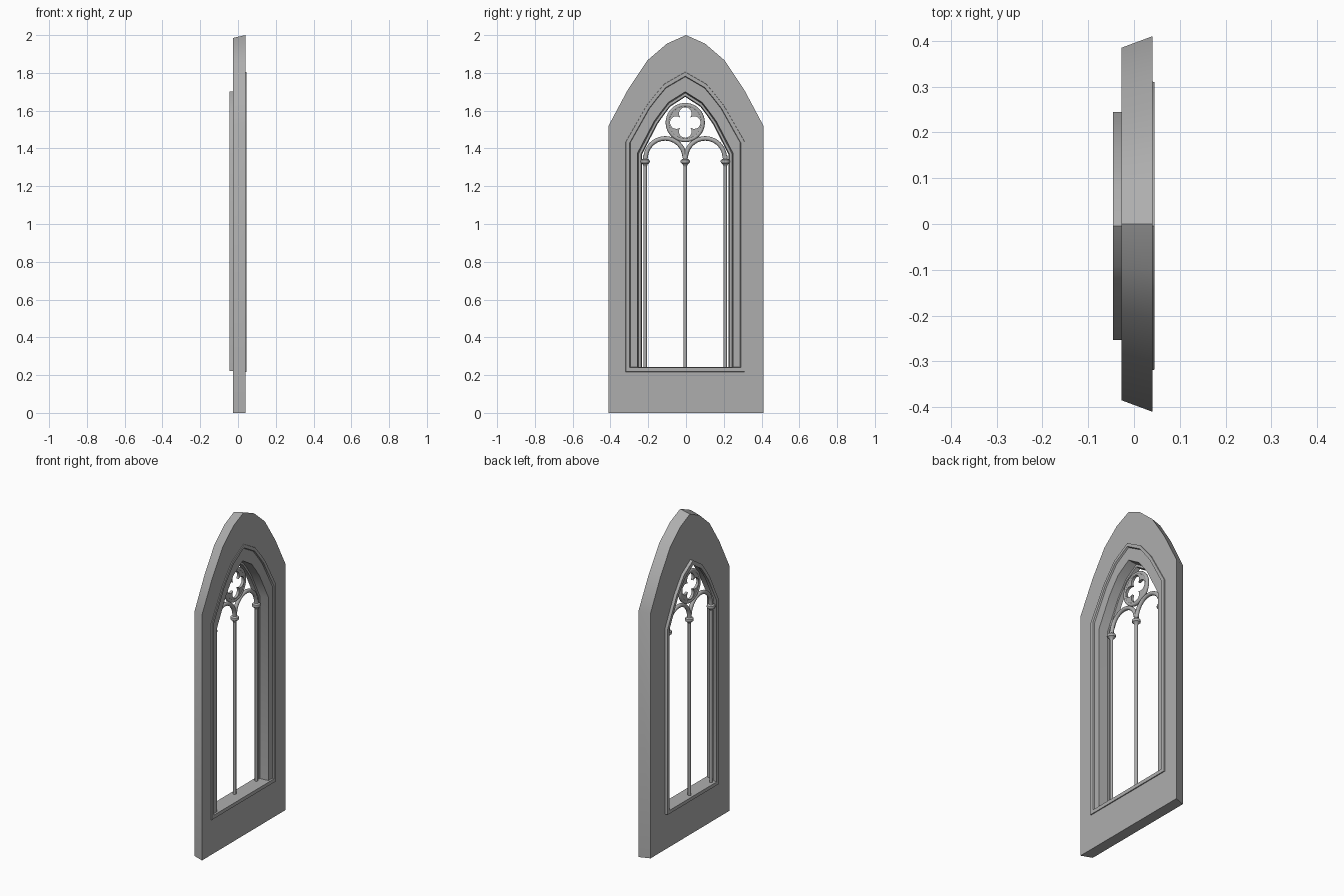
import bpy, bmesh, math
from math import sin, cos, pi

if "Cube" in bpy.data.objects:
    bpy.data.objects.remove(bpy.data.objects["Cube"])

CY = -0.004   # slight sideways offset of the opening
TX = -0.02    # depth of the tracery plane
WALL = [(0.75, 0.40), (0.5, 0.72), (0.245, 0.907)]
INNER = [(0.65, 0.52), (0.5, 0.68), (0.35, 0.83)]

# Dark grey stone
STONE = bpy.data.materials.new("stone")
STONE.diffuse_color = (0.42, 0.42, 0.42, 1)
STONE.use_nodes = True
STONE.node_tree.nodes["Principled BSDF"].inputs["Base Color"].default_value = STONE.diffuse_color


def loft(name, rings, close_rings=False, close_pts=True, caps=False, angle=35):
    """Skin a list of equal-length point rings."""
    bm = bmesh.new()
    vs = [[bm.verts.new(p) for p in r] for r in rings]
    n, m = len(vs), len(vs[0])
    for i in range(n if close_rings else n - 1):
        for j in range(m if close_pts else m - 1):
            a, b = vs[i], vs[(i + 1) % n]
            k = (j + 1) % m
            bm.faces.new((a[j], a[k], b[k], b[j]))
    if caps:
        bm.faces.new(vs[0])
        bm.faces.new(vs[-1])
    bmesh.ops.recalc_face_normals(bm, faces=bm.faces)
    me = bpy.data.meshes.new(name)
    bm.to_mesh(me)
    bm.free()
    me.materials.append(STONE)
    ob = bpy.data.objects.new(name, me)
    bpy.context.collection.objects.link(ob)
    bpy.ops.object.select_all(action='DESELECT')
    ob.select_set(True)
    bpy.context.view_layer.objects.active = ob
    bpy.ops.object.shade_smooth_by_angle(angle=math.radians(angle))
    return ob


def outline(x, half, bottom, spring, apex, shape=INNER, cy=CY):
    """Pointed-arch outline in the plane of the wall."""
    right = [(half, bottom), (half, spring)]
    right += [(half * f, spring + (apex - spring) * g) for f, g in shape]
    pts = right + [(0, apex)] + [(-y, z) for y, z in reversed(right)]
    return [(x, y + cy, z) for y, z in pts]


def tube_arc(name, y, z, radius, r, a0, a1, steps, closed=False):
    """Round bar bent to an arc in the tracery plane."""
    rings = []
    for i in range(steps if closed else steps + 1):
        t = a0 + (a1 - a0) * i / steps
        rings.append([(TX + r * sin(2 * pi * k / 10),
                       y + (radius + r * cos(2 * pi * k / 10)) * cos(t),
                       z + (radius + r * cos(2 * pi * k / 10)) * sin(t)) for k in range(10)])
    return loft(name, rings, close_rings=closed, caps=not closed, angle=40)


def lathe(name, y, profile, n=16):
    return loft(name, [[(TX + r * cos(2 * pi * k / n), y + r * sin(2 * pi * k / n), z)
                        for k in range(n)] for r, z in profile], caps=True)


# Tapered wall panel with raised front rim, stepped reveal and raised back frame
loft("window_surround", [
    outline(-0.027, 0.385, 0, 1.52, 1.985, WALL, 0),
    outline(0.040, 0.410, 0, 1.52, 2.0, WALL, 0),
    outline(0.040, 0.315, 0.217, 1.435, 1.805),
    outline(0.045, 0.314, 0.218, 1.435, 1.804),
    outline(0.045, 0.294, 0.240, 1.43, 1.783),
    outline(0.035, 0.291, 0.242, 1.43, 1.779),
    outline(0.035, 0.253, 0.242, 1.375, 1.70),
    outline(-0.020, 0.247, 0.242, 1.372, 1.693),
    outline(-0.020, 0.234, 0.242, 1.37, 1.678),
    outline(-0.046, 0.230, 0.242, 1.365, 1.673),
    outline(-0.046, 0.249, 0.221, 1.37, 1.702),
    outline(-0.027, 0.249, 0.221, 1.37, 1.702),
], close_rings=True, angle=30)

# Slender columns with capitals
for label, y in (("left", -0.212), ("middle", 0), ("right", 0.212)):
    lathe("column_" + label, y + CY, [(0.009, 0.235), (0.009, 1.32)], 12)
    lathe("capital_" + label, y + CY, [(0.009, 1.305), (0.013, 1.316), (0.023, 1.323),
                                       (0.025, 1.331), (0.023, 1.339), (0.013, 1.345), (0.011, 1.362)])

# Two round arches over the lights
for label, y in (("left", -0.106), ("right", 0.106)):
    tube_arc("arch_" + label, y + CY, 1.35, 0.103, 0.012, 0, pi, 20)

# Ring with the four-lobed opening
RZ, N = 1.537, 64
tube_arc("rose_ring", CY, RZ, 0.093, 0.011, 0, 2 * pi, 40, True)


def lobed(t, d=0.047, a=0.0335):
    p = (t + pi / 4) % (pi / 2) - pi / 4
    return d * cos(p) + math.sqrt(max(a * a - (d * sin(p)) ** 2, 0))


def rose(x, radius):
    return [(x, CY + radius(2 * pi * k / N) * cos(2 * pi * k / N),
             RZ + radius(2 * pi * k / N) * sin(2 * pi * k / N)) for k in range(N)]


loft("rose_quatrefoil", [rose(TX + 0.008, lambda t: 0.09), rose(TX + 0.008, lobed),
                         rose(TX - 0.008, lobed), rose(TX - 0.008, lambda t: 0.09)],
     close_rings=True)
